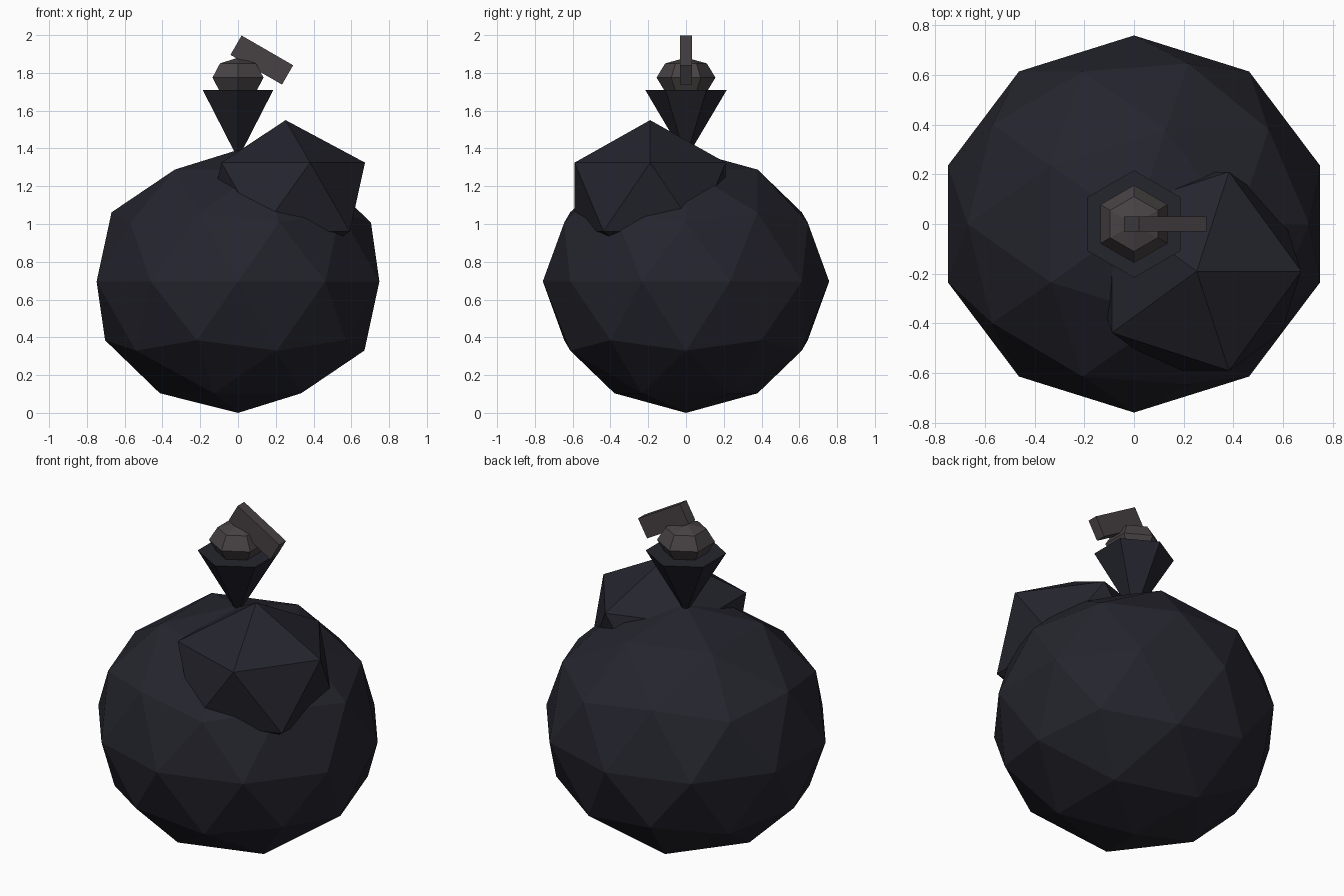
import bpy
from math import radians

if "Cube" in bpy.data.objects:
    bpy.data.objects.remove(bpy.data.objects["Cube"])


def material(name, rgb):
    m = bpy.data.materials.new(name)
    m.diffuse_color = (*rgb, 1)
    m.use_nodes = True
    m.node_tree.nodes["Principled BSDF"].inputs["Base Color"].default_value = m.diffuse_color
    return m


plastic = material("black plastic", (0.018, 0.018, 0.027))
tie = material("grey tie", (0.064, 0.055, 0.057))


def finish(name, mat, scale=(1, 1, 1)):
    ob = bpy.context.object
    ob.name = name
    ob.scale = scale
    ob.data.materials.append(mat)


# Main sack and the bulge on its shoulder
bpy.ops.mesh.primitive_ico_sphere_add(subdivisions=2, radius=1, location=(0, 0, 0.696))
finish("sack_body", plastic, (0.787, 0.758, 0.696))
bpy.ops.mesh.primitive_ico_sphere_add(subdivisions=1, radius=1, location=(0.252, -0.19, 1.143))
finish("sack_bulge", plastic, (0.47, 0.47, 0.407))

# Gathered neck flaring upward
bpy.ops.mesh.primitive_cone_add(vertices=6, radius1=0, radius2=0.216, depth=0.365,
                                location=(0, 0, 1.5275))
finish("sack_neck", plastic)

# Knot and loose end of the tie
bpy.ops.mesh.primitive_uv_sphere_add(segments=6, ring_count=4, radius=1, location=(0, 0, 1.775))
finish("knot", tie, (0.156, 0.156, 0.106))
bpy.ops.mesh.primitive_cube_add(size=1, location=(0.126, 0, 1.868), rotation=(0, radians(30), 0))
finish("tie_end", tie, (0.315, 0.061, 0.118))
